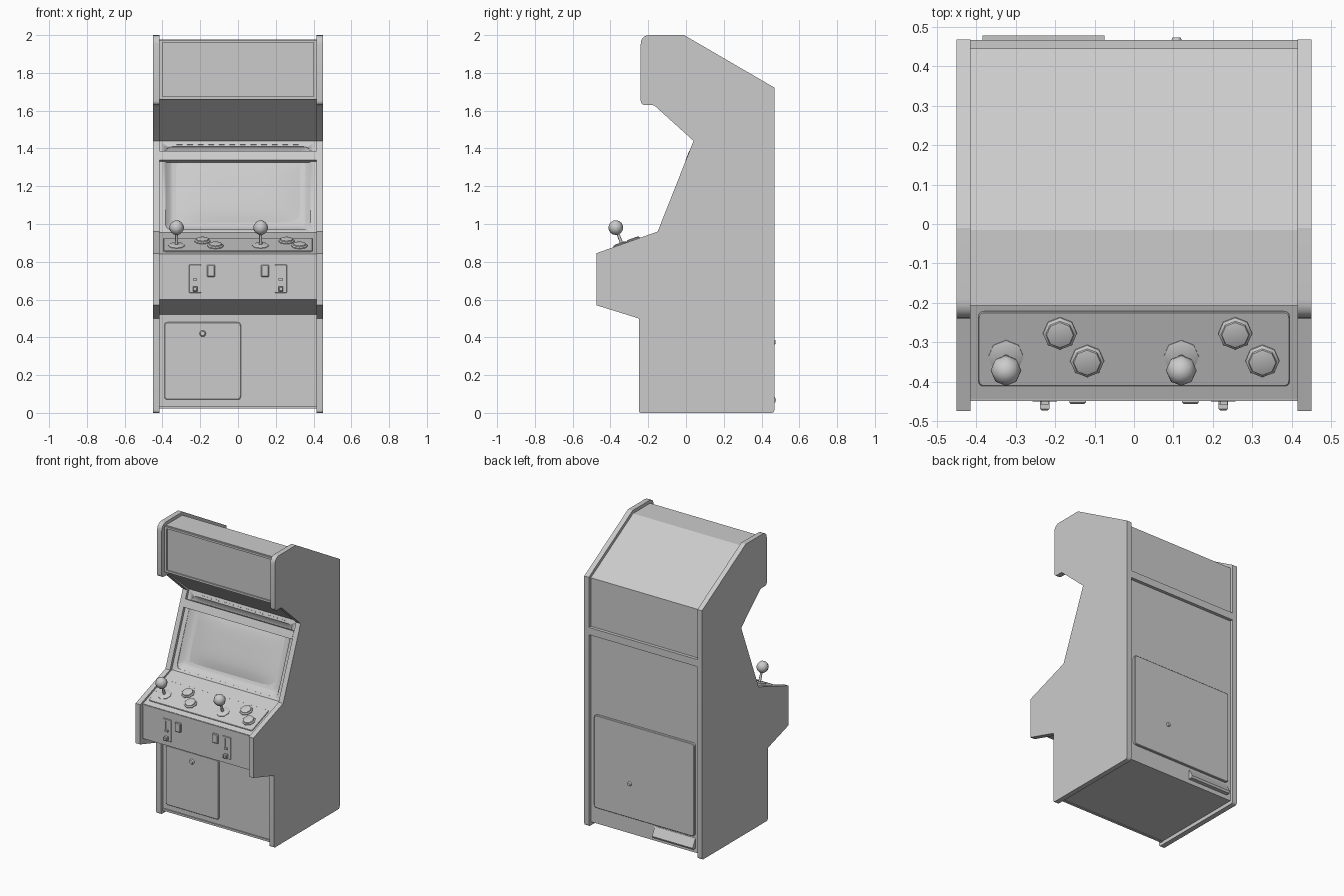
import bpy, bmesh, math
from mathutils import Matrix, Vector

cube = bpy.data.objects.get("Cube")
if cube:
    bpy.data.objects.remove(cube, do_unlink=True)

# One plain grey for the whole cabinet
grey = bpy.data.materials.new("plain_grey")
grey.use_nodes = True
grey.diffuse_color = (0.6, 0.6, 0.6, 1)
grey.node_tree.nodes["Principled BSDF"].inputs["Base Color"].default_value = (0.6, 0.6, 0.6, 1)


def finish(name, bm, matrix=Matrix(), angle=30):
    bmesh.ops.recalc_face_normals(bm, faces=bm.faces)
    mesh = bpy.data.meshes.new(name)
    bm.to_mesh(mesh)
    bm.free()
    mesh.transform(matrix)
    mesh.materials.append(grey)
    obj = bpy.data.objects.new(name, mesh)
    bpy.context.collection.objects.link(obj)
    smooth(obj, angle)
    return obj


def smooth(obj, angle):
    bpy.ops.object.select_all(action='DESELECT')
    obj.select_set(True)
    bpy.context.view_layer.objects.active = obj
    bpy.ops.object.shade_smooth_by_angle(angle=math.radians(angle))


def rounded(points, steps=5):
    """Outline with each corner (a, b, setback) softened."""
    out = []
    for i, (a, b, r) in enumerate(points):
        p = Vector((a, b))
        if r == 0:
            out.append(p)
            continue
        before = Vector(points[i - 1][:2]) - p
        after = Vector(points[(i + 1) % len(points)][:2]) - p
        s, e = p + before.normalized() * r, p + after.normalized() * r
        for k in range(steps + 1):
            t = k / steps
            out.append(s * (1 - t) ** 2 + p * 2 * t * (1 - t) + e * t * t)
    return out


def rect(x0, x1, y0, y1, r=0.0, inset=0.0):
    x0, x1, y0, y1 = x0 + inset, x1 - inset, y0 + inset, y1 - inset
    return rounded([(x0, y0, r), (x1, y0, r), (x1, y1, r), (x0, y1, r)])


def ngon(radius, sides=8):
    return [Vector((radius * math.sin(math.tau * i / sides),
                    radius * math.cos(math.tau * i / sides))) for i in range(sides)]


def loft(name, rings, matrix=Matrix(), angle=30):
    """Skin a list of (outline, height) rings and cap both ends."""
    bm = bmesh.new()
    loops = [[bm.verts.new((p.x, p.y, h)) for p in ring] for ring, h in rings]
    for a, b in zip(loops, loops[1:]):
        for i in range(len(a)):
            j = (i + 1) % len(a)
            bm.faces.new((a[i], a[j], b[j], b[i]))
    bm.faces.new(loops[0])
    bm.faces.new(loops[-1])
    return finish(name, bm, matrix, angle)


def plate(name, frame, box, low, high, r=0.0, chamfer=0.0):
    rings = [(rect(*box, r), low), (rect(*box, r), high - chamfer)]
    if chamfer:
        rings.append((rect(*box, r, chamfer), high))
    return loft(name, rings, frame)


def lipped_panel(name, frame, box, lip, height, floor, r=0.0):
    return loft(name, [(rect(*box, r), -0.005), (rect(*box, r), height),
                       (rect(*box, r, lip), height), (rect(*box, r, lip), floor)], frame)


def front(y, z, angle):
    """Local x across, y up the slope, z out of the surface."""
    return Matrix.Translation((0, y, z)) @ Matrix.Rotation(angle, 4, 'X')


def knob(name, frame, x, y, radius, height):
    loft(name, [(ngon(radius, 12), -0.002), (ngon(radius, 12), height * 0.6),
                (ngon(radius * 0.7, 12), height)], frame @ Matrix.Translation((x, y, 0)))


# Sideways extrusion: outline (y, z), height along x
across = Matrix(((0, 0, 1, 0), (1, 0, 0, 0), (0, 1, 0, 0), (0, 0, 0, 1)))
UP = math.pi / 2

# Side panels
side = rounded([(-0.25, 0, 0.015), (-0.25, 0.5, 0), (-0.475, 0.57, 0), (-0.475, 0.845, 0),
                (-0.15, 0.96, 0), (0.04, 1.44, 0), (-0.17, 1.63, 0.015), (-0.24, 1.63, 0.025),
                (-0.24, 2, 0.05), (-0.01, 2, 0), (0.468, 1.722, 0), (0.468, 0, 0.018)])
for label, sx in (("left", 1), ("right", -1)):
    loft(label + "_side_panel", [(side, 0.415 * sx), (side, 0.45 * sx)], across)

# Cabinet body between the sides
body_outline = rounded([(-0.225, 0.025, 0), (-0.225, 0.52, 0), (-0.445, 0.6, 0), (-0.445, 0.84, 0),
                        (-0.13, 0.955, 0), (0.06, 1.44, 0), (-0.195, 1.66, 0), (-0.195, 1.978, 0),
                        (-0.015, 1.978, 0), (0.445, 1.71, 0), (0.445, 0.025, 0)])
body = loft("cabinet_body", [(body_outline, -0.415), (body_outline, 0.415)], across)

# Tapered screen recess cut into the body
screen = front(-0.13, 0.955, math.atan2(0.485, 0.19))
hole = (-0.385, 0.385, 0.016, 0.488)
cutter = loft("screen_cutter", [(rect(*hole, 0.04), 0.02), (rect(*hole, 0.04), -0.004),
                                (rect(*hole, 0.04, 0.025), -0.03),
                                (rect(*hole, 0.03, 0.04), -0.035)], screen)
cutter.hide_render = True
cut = body.modifiers.new("recess", 'BOOLEAN')
cut.operation, cut.solver, cut.object = 'DIFFERENCE', 'EXACT', cutter
smooth(body, 30)
bpy.ops.object.modifier_apply(modifier=cut.name)
bpy.data.objects.remove(cutter, do_unlink=True)

# Bulged screen glass
bm = bmesh.new()
bmesh.ops.create_grid(bm, x_segments=14, y_segments=10, size=1)
for v in bm.verts:
    u, w = v.co.x, v.co.y
    v.co = (u * 0.335, 0.252 + w * 0.185, -0.036 + 0.018 * (1 - u ** 4) * (1 - w ** 4))
glass = finish("screen_glass", bm, screen, 60)
if glass.data.polygons[0].normal.y > 0:
    glass.data.flip_normals()

# Crossbar and speaker slots above the screen
plate("screen_crossbar", screen, (-0.415, 0.415, 0.403, 0.456), -0.01, 0.021)
for i in range(12):
    x = -0.31 + i * 0.056
    plate("speaker_slot", screen, (x - 0.015, x + 0.015, 0.498, 0.504), -0.002, 0.003)

# Marquee
face = front(-0.195, 0, UP)
lipped_panel("marquee", face, (-0.415, 0.415, 1.66, 1.975), 0.014, 0.012, 0.004)

# Control panel
slope = math.atan2(0.115, 0.315)
deck = front(-0.445, 0.84, slope)
plate("control_overlay", deck, (-0.395, 0.395, 0.037, 0.238), -0.002, 0.006, 0.015, 0.002)


def on_deck(x, y):
    return deck @ Matrix.Translation((x, (y + 0.445) / math.cos(slope), 0.005))


for player, x in (("right", -0.325), ("left", 0.12)):
    spot = on_deck(x, -0.335)
    loft(player + "_joystick_base", [(ngon(0.045), 0), (ngon(0.045), 0.004), (ngon(0.032), 0.009)], spot)
    loft(player + "_joystick_shaft", [(ngon(0.009), 0), (ngon(0.007), 0.08)], spot, 60)
    bm = bmesh.new()
    bmesh.ops.create_uvsphere(bm, u_segments=8, v_segments=8, radius=0.039)
    finish(player + "_joystick_ball", bm, spot @ Matrix.Translation((0, 0, 0.102)), 80)
    for bx, by in ((x + 0.137, -0.275), (x + 0.206, -0.345)):
        loft(player + "_button", [(ngon(0.043), 0), (ngon(0.043), 0.006), (ngon(0.036), 0.011),
                                  (ngon(0.034), 0.016), (ngon(0.022), 0.019)], on_deck(bx, by))

# Coin panel
coin = front(-0.445, 0, UP)
plate("coin_panel_top_trim", coin, (-0.415, 0.415, 0.826, 0.838), -0.002, 0.004)
for label, s in (("left", 1), ("right", -1)):
    x = s * 0.227
    plate(label + "_coin_plate", coin, (x - 0.032, x + 0.032, 0.635, 0.785), -0.002, 0.006, 0.004, 0.002)
    plate(label + "_coin_slot", coin, (x - 0.012, x - 0.006, 0.715, 0.77), 0, 0.011)
    plate(label + "_coin_return", coin, (x - 0.012, x + 0.012, 0.643, 0.668), 0, 0.028, 0, 0.004)
    plate(label + "_coin_lever", coin, (x - 0.012, x + 0.01, 0.7, 0.712), 0, 0.015)
    x = s * 0.143
    plate(label + "_reject_button", coin, (x - 0.021, x + 0.021, 0.72, 0.783), -0.002, 0.012, 0.004, 0.004)

# Kick panel with service door
kick = front(-0.225, 0, UP)
plate("kick_panel_bottom_rail", kick, (-0.415, 0.415, 0.022, 0.036), -0.01, 0.008)
plate("front_door", kick, (-0.39, 0.015, 0.07, 0.48), -0.002, 0.008, 0.018, 0.003)
knob("front_door_lock", kick, -0.187, 0.42, 0.017, 0.02)

# Back door, strip and vent hood
back = Matrix.Rotation(math.pi, 4, 'Z') @ front(-0.445, 0, UP)
plate("back_strip", back, (-0.415, 0.415, 1.325, 1.375), -0.005, 0.022)
plate("back_door", back, (-0.38, 0.385, 0.14, 0.78), -0.002, 0.017, 0.02, 0.003)
knob("back_door_lock", back, -0.108, 0.375, 0.015, 0.028)
hood = [Vector(p) for p in ((0.44, 0.125), (0.447, 0.125), (0.478, 0.068), (0.472, 0.055), (0.44, 0.055))]
loft("back_vent_hood", [(hood, -0.385), (hood, -0.075)], across)
